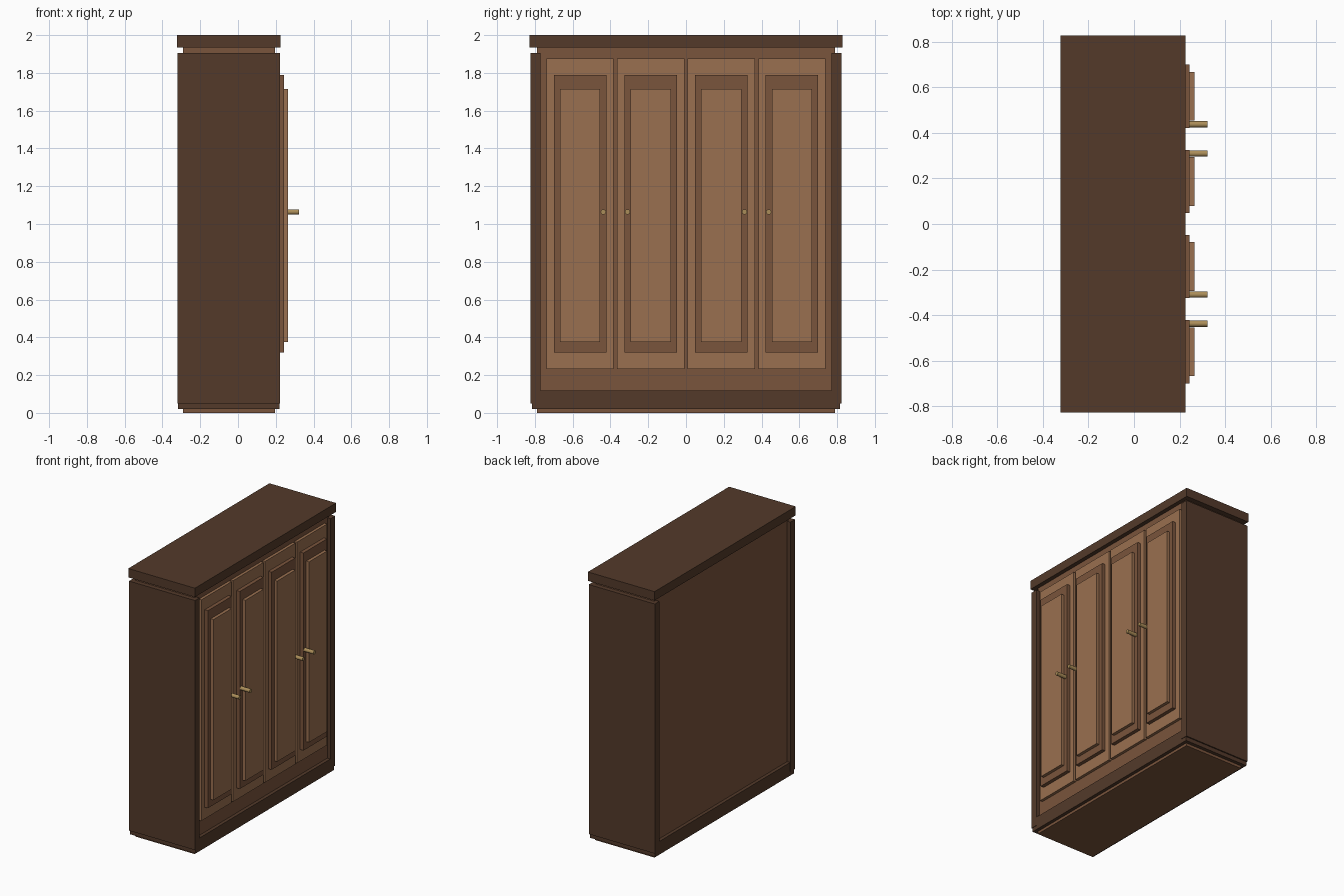
import bpy, bmesh
from math import pi
from mathutils import Matrix

if "Cube" in bpy.data.objects:
    bpy.data.objects.remove(bpy.data.objects["Cube"])


def material(name, color):
    m = bpy.data.materials.new(name)
    m.diffuse_color = (*color, 1)
    m.use_nodes = True
    m.node_tree.nodes["Principled BSDF"].inputs["Base Color"].default_value = m.diffuse_color
    return m


DARK = material("dark_wood", (0.087, 0.042, 0.023))
MID = material("mid_wood", (0.195, 0.089, 0.045))
LIGHT = material("light_wood", (0.323, 0.162, 0.08))
BRASS = material("brass", (0.41, 0.27, 0.10))


def finish(name, bm, mat):
    me = bpy.data.meshes.new(name)
    bm.to_mesh(me)
    bm.free()
    me.materials.append(mat)
    ob = bpy.data.objects.new(name, me)
    bpy.context.collection.objects.link(ob)
    return ob


def box(name, x, y, z, mat):
    """Box from (min, max) ranges on each axis."""
    bm = bmesh.new()
    bmesh.ops.create_cube(bm, size=1)
    for v in bm.verts:
        v.co = [r[0] + (c + 0.5) * (r[1] - r[0]) for r, c in zip((x, y, z), v.co)]
    return finish(name, bm, mat)


def knob(name, y, z, x0, x1, radius):
    bm = bmesh.new()
    mat = Matrix.Translation(((x0 + x1) / 2, y, z)) @ Matrix.Rotation(pi / 2, 4, 'Y')
    bmesh.ops.create_cone(bm, cap_ends=True, segments=16, radius1=radius,
                          radius2=radius, depth=x1 - x0, matrix=mat)
    ob = finish(name, bm, BRASS)
    ob.data.shade_smooth()
    ob.data.set_sharp_from_angle(angle=0.6)


# Carcass, visible at the back, the neck and the foot
box("carcass", (-0.292, 0.195), (-0.788, 0.788), (0, 1.94), MID)
# Overhanging top, plinth and side panels
box("top_slab", (-0.322, 0.226), (-0.829, 0.829), (1.934, 2.0), DARK)
box("plinth", (-0.317, 0.22), (-0.814, 0.814), (0.02, 0.118), DARK)
for side, s in (("left", -1), ("right", 1)):
    box(side + "_side_panel", (-0.32, 0.223), sorted((s * 0.77, s * 0.823)),
        (0.05, 1.905), DARK)

# Four doors with stepped raised panels; knobs meet in pairs
for i in range(4):
    c = (i - 1.5) * 0.374
    n = f"_{i + 1}"
    box("door" + n, (0.19, 0.216), (c - 0.178, c + 0.178), (0.233, 1.876), LIGHT)
    box("door_moulding" + n, (0.21, 0.243), (c - 0.139, c + 0.139), (0.32, 1.788), MID)
    box("door_raised_panel" + n, (0.235, 0.266), (c - 0.107, c + 0.107), (0.374, 1.716), LIGHT)
    knob("knob" + n, c + (0.123 if i % 2 == 0 else -0.123), 1.064, 0.235, 0.322, 0.014)
